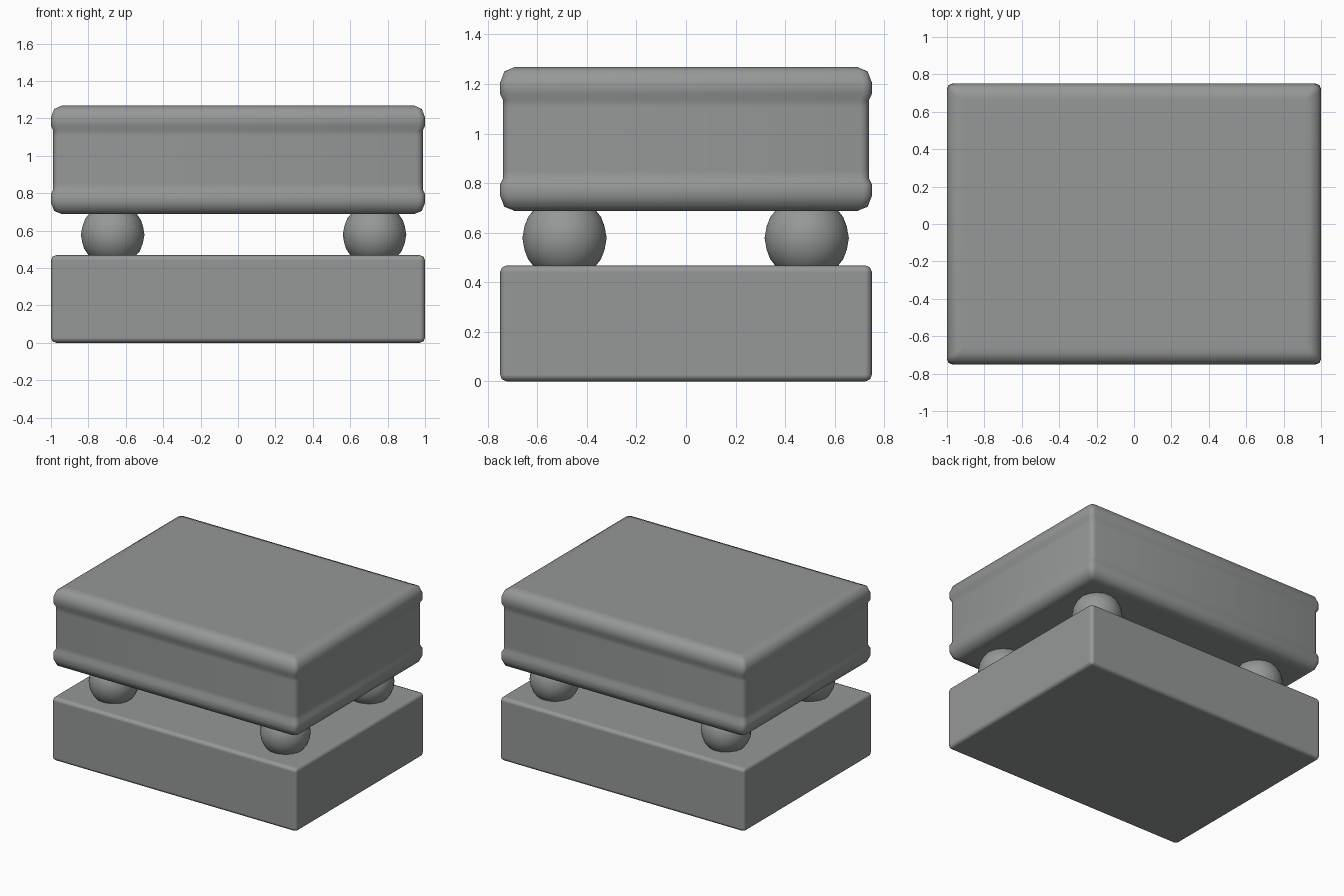
import bpy, bmesh, math

if "Cube" in bpy.data.objects:
    bpy.data.objects.remove(bpy.data.objects["Cube"])

# Single stone-grey colour
grey = bpy.data.materials.new("plain grey")
grey.diffuse_color = (0.30, 0.315, 0.31, 1)
grey.use_nodes = True
grey.node_tree.nodes["Principled BSDF"].inputs["Base Color"].default_value = grey.diffuse_color


def new_object(name, bm, smooth_all=True):
    bmesh.ops.recalc_face_normals(bm, faces=bm.faces)
    for f in bm.faces:
        f.smooth = smooth_all
    mesh = bpy.data.meshes.new(name)
    bm.to_mesh(mesh)
    bm.free()
    mesh.materials.append(grey)
    ob = bpy.data.objects.new(name, mesh)
    bpy.context.collection.objects.link(ob)
    return ob


def rounded_rectangle(hx, hy, r, z, steps=3):
    pts = []
    for k, (sx, sy) in enumerate(((1, 1), (-1, 1), (-1, -1), (1, -1))):
        for i in range(steps + 1):
            a = math.pi / 2 * (k + i / steps)
            pts.append((sx * (hx - r) + r * math.cos(a),
                        sy * (hy - r) + r * math.sin(a), z))
    return pts


# Lower slab with softened edges
bm = bmesh.new()
bmesh.ops.create_cube(bm, size=1)
for v in bm.verts:
    v.co = (v.co.x * 2, v.co.y * 1.5, (v.co.z + 0.5) * 0.468)
base = new_object("lower_slab", bm)
bev = base.modifiers.new("soft edges", 'BEVEL')
bev.width = 0.027
bev.segments = 2
bev.harden_normals = True

# Upper slab: rings of (inset, corner radius, height) with raised rims
profile = [
    (0.090, 0.010, 0.688), (0.058, 0.015, 0.688), (0.017, 0.030, 0.705),
    (0.000, 0.035, 0.748), (0.000, 0.035, 0.795), (0.012, 0.035, 0.820),
    (0.012, 0.035, 0.850), (0.012, 0.035, 1.105),
    (0.012, 0.035, 1.135), (0.000, 0.035, 1.160), (0.000, 0.035, 1.205),
    (0.017, 0.030, 1.250), (0.058, 0.015, 1.268), (0.090, 0.010, 1.268),
]
bm = bmesh.new()
rings = [[bm.verts.new(p) for p in rounded_rectangle(1 - d, 0.75 - d, r, z)]
         for d, r, z in profile]
for a, b in zip(rings, rings[1:]):
    n = len(a)
    for i in range(n):
        j = (i + 1) % n
        bm.faces.new((a[i], a[j], b[j], b[i]))
bm.faces.new(rings[0][::-1])
bm.faces.new(rings[-1])
new_object("upper_slab", bm)

# Four ball supports, partly sunk into both slabs
for sx, x in (("left", -0.67), ("right", 0.73)):
    for sy, y in (("front", -0.49), ("back", 0.487)):
        bm = bmesh.new()
        bmesh.ops.create_icosphere(bm, subdivisions=3, radius=0.17)
        ball = new_object(f"{sy}_{sx}_ball", bm)
        ball.location = (x, y, 0.578)
